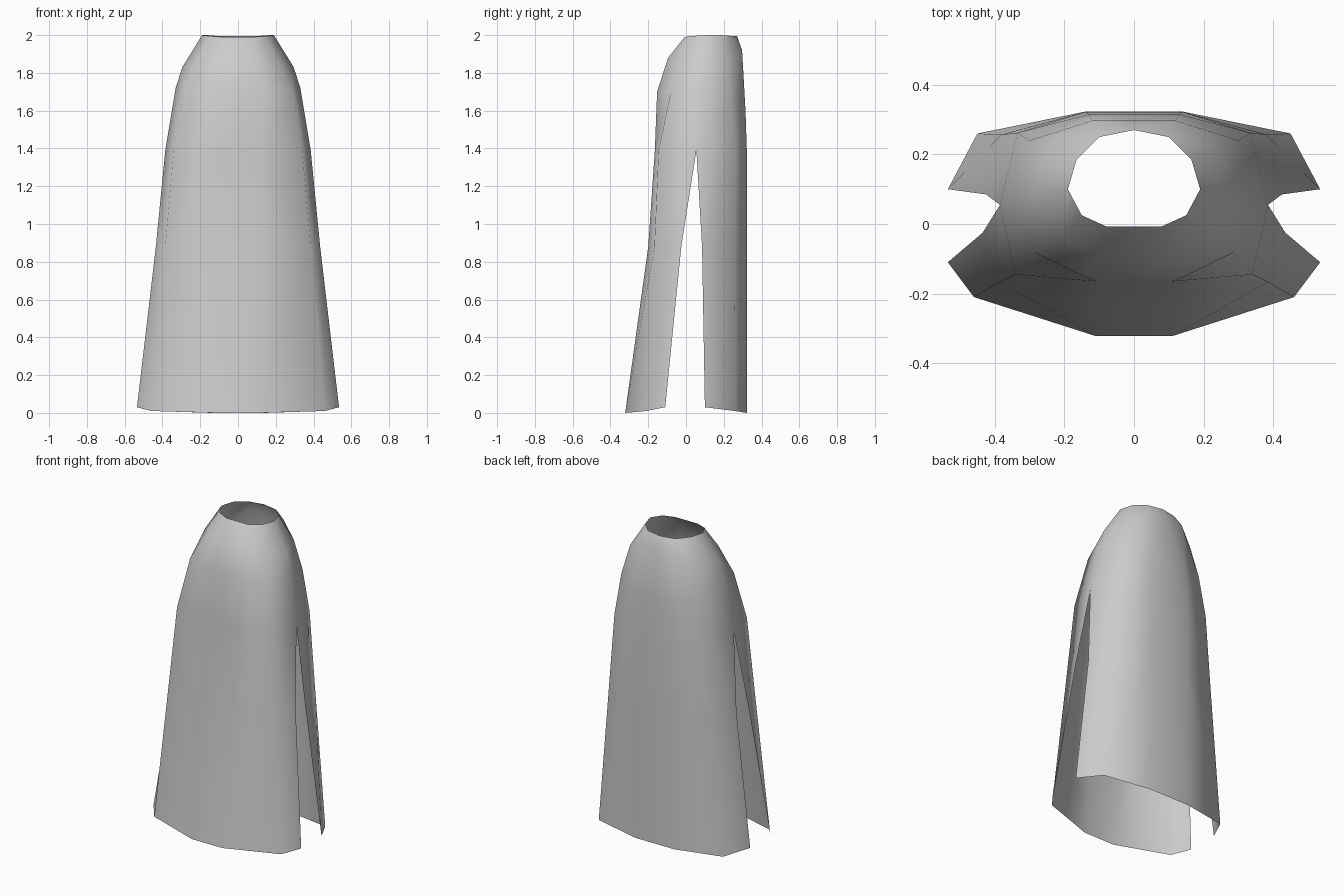
import bpy, bmesh

if "Cube" in bpy.data.objects:
    bpy.data.objects.remove(bpy.data.objects["Cube"])

# Right half of the cloak, one ring per row from collar to hem.
# Columns: front, front corner, side before slit, side behind slit, back corner, back
SIDE_TOP, SIDE_B, SIDE_C, SLIT = (.19, .10, 2.0), (.295, .08, 1.83), (.33, .07, 1.72), (.385, .055, 1.39)
rings = [
    [(.08, -.007, 1.99), (.15, .025, 1.995), SIDE_TOP, SIDE_TOP, (.165, .185, 2.0), (.10, .25, 1.995)],
    [(.10, -.095, 1.88), (.21, -.035, 1.87), SIDE_B, SIDE_B, (.25, .22, 1.85), (.12, .297, 1.92)],
    [(.14, -.153, 1.70), (.29, -.08, 1.70), SIDE_C, SIDE_C, (.30, .24, 1.66), (.13, .315, 1.60)],
    [(.11, -.165, 1.39), (.34, -.145, 1.39), SLIT, SLIT, (.335, .262, 1.39), (.14, .322, 1.39)],
    [(.11, -.20, .88), (.385, -.167, .88), (.435, -.025, .88), (.425, .085, .88), (.38, .257, .88), (.14, .323, .88)],
    [(.11, -.322, 0), (.46, -.21, .01), (.535, -.11, .03), (.535, .10, .03), (.45, .26, .01), (.14, .323, 0)],
]

bm = bmesh.new()
rows = []
for i, ring in enumerate(rings):
    # centre points on the mirror plane; the collar curves out at the back
    fy, fz = ring[0][1:]
    by, bz = ring[-1][1:]
    by += .02 if i == 0 else 0
    pts = [(0, fy, fz)] + ring + [(0, by, bz)]
    rows.append([bm.verts.new(p) for p in pts])

# Skin between the rings, leaving the slit column open
for upper, lower in zip(rows, rows[1:]):
    for c in range(7):
        if c != 3:
            bm.faces.new((lower[c], lower[c + 1], upper[c + 1], upper[c]))
bmesh.ops.remove_doubles(bm, verts=bm.verts, dist=.0005)
for f in bm.faces:
    f.smooth = True

mesh = bpy.data.meshes.new("cloak")
bm.to_mesh(mesh)
bm.free()
cloak = bpy.data.objects.new("cloak", mesh)
bpy.context.collection.objects.link(cloak)

# Left half
mirror = cloak.modifiers.new("mirror", 'MIRROR')
mirror.use_clip = True

# Cloth colour
cloth = bpy.data.materials.new("grey cloth")
cloth.diffuse_color = (.6, .6, .6, 1)
cloth.use_nodes = True
cloth.node_tree.nodes["Principled BSDF"].inputs["Base Color"].default_value = cloth.diffuse_color
mesh.materials.append(cloth)
